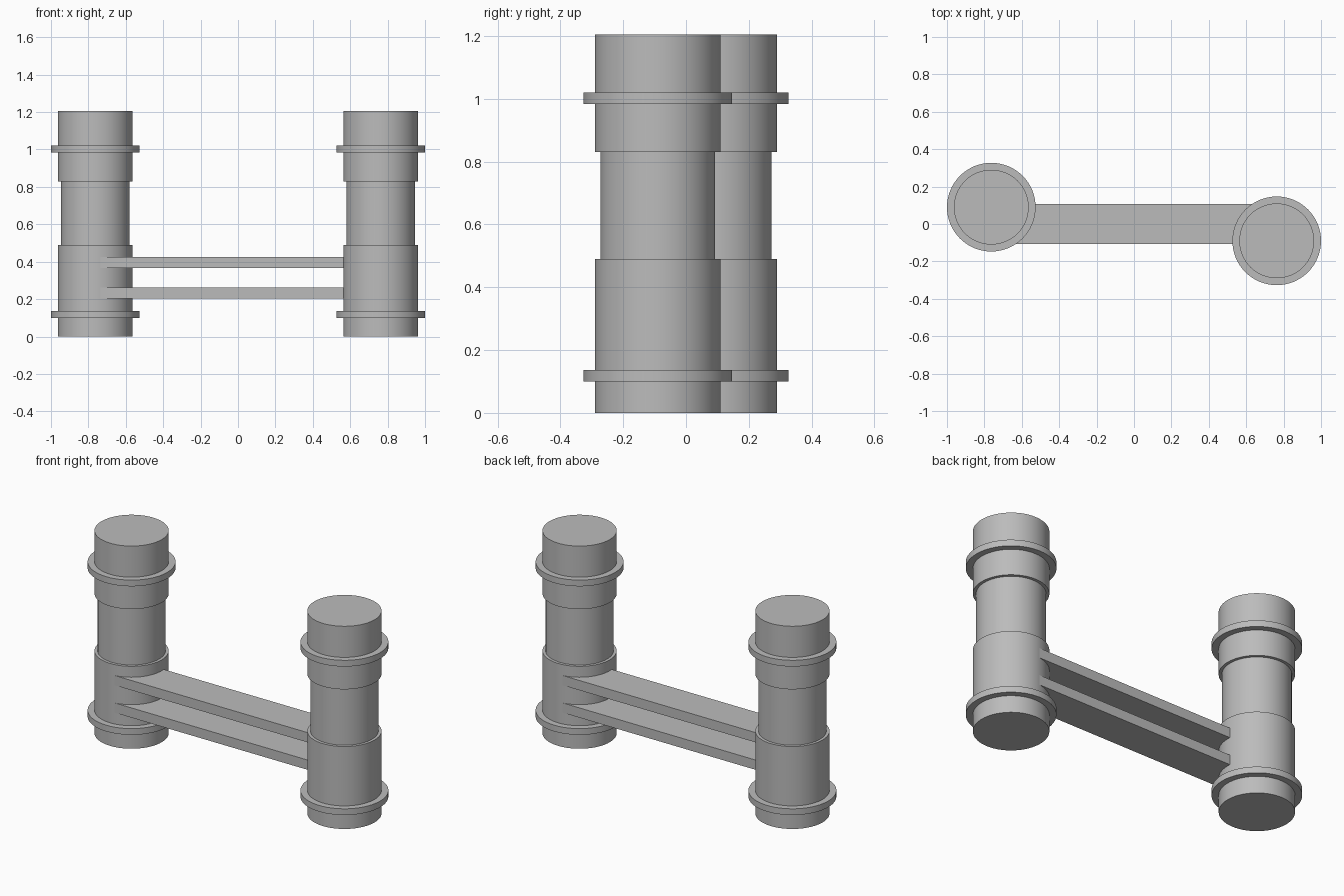
import bpy
import bmesh
from math import radians, tau
from mathutils import Vector

cube = bpy.data.objects.get("Cube")
if cube:
    bpy.data.objects.remove(cube, do_unlink=True)

grey = bpy.data.materials.new("plain grey")
grey.use_nodes = True
colour = (0.5, 0.5, 0.5, 1)
grey.diffuse_color = colour
grey.node_tree.nodes["Principled BSDF"].inputs["Base Color"].default_value = colour

COLUMN_X, COLUMN_Y = 0.763, 0.09
BODY, WAIST, FLANGE = 0.2, 0.183, 0.237
HEIGHT = 1.205

# Column outline as (radius, height), from the base up
PROFILE = [
    (0, 0), (BODY, 0),
    (BODY, 0.10), (FLANGE, 0.10), (FLANGE, 0.137), (BODY, 0.137),
    (BODY, 0.49), (WAIST, 0.49), (WAIST, 0.83), (BODY, 0.83),
    (BODY, 0.983), (FLANGE, 0.983), (FLANGE, 1.02), (BODY, 1.02),
    (BODY, HEIGHT), (0, HEIGHT),
]


def finish(name, bm, location):
    bmesh.ops.recalc_face_normals(bm, faces=bm.faces)
    mesh = bpy.data.meshes.new(name)
    bm.to_mesh(mesh)
    bm.free()
    mesh.materials.append(grey)
    obj = bpy.data.objects.new(name, mesh)
    obj.location = location
    bpy.context.collection.objects.link(obj)
    return obj


def column(name, x, y):
    """Turned column with two flanges and a recessed waist."""
    bm = bmesh.new()
    verts = [bm.verts.new((r, 0, z)) for r, z in PROFILE]
    edges = [bm.edges.new(pair) for pair in zip(verts, verts[1:])]
    bmesh.ops.spin(bm, geom=verts + edges, cent=(0, 0, 0), axis=(0, 0, 1),
                   angle=tau, steps=64, use_merge=False)
    bmesh.ops.remove_doubles(bm, verts=bm.verts, dist=0.0001)
    obj = finish(name, bm, (x, y, 0))
    bpy.ops.object.select_all(action="DESELECT")
    obj.select_set(True)
    bpy.context.view_layer.objects.active = obj
    bpy.ops.object.shade_smooth_by_angle(angle=radians(30))


def plate(name, bottom, top):
    """Flat bar running between the column centres."""
    bm = bmesh.new()
    bmesh.ops.create_cube(bm, size=1)
    size = Vector((2 * COLUMN_X, 0.216, top - bottom))
    bmesh.ops.scale(bm, vec=size, verts=bm.verts)
    finish(name, bm, (0, 0, (bottom + top) / 2))


# Two columns, set diagonally
column("left_column", COLUMN_X, -COLUMN_Y)
column("right_column", -COLUMN_X, COLUMN_Y)

# Two connecting plates
plate("lower_plate", 0.204, 0.262)
plate("upper_plate", 0.367, 0.425)
